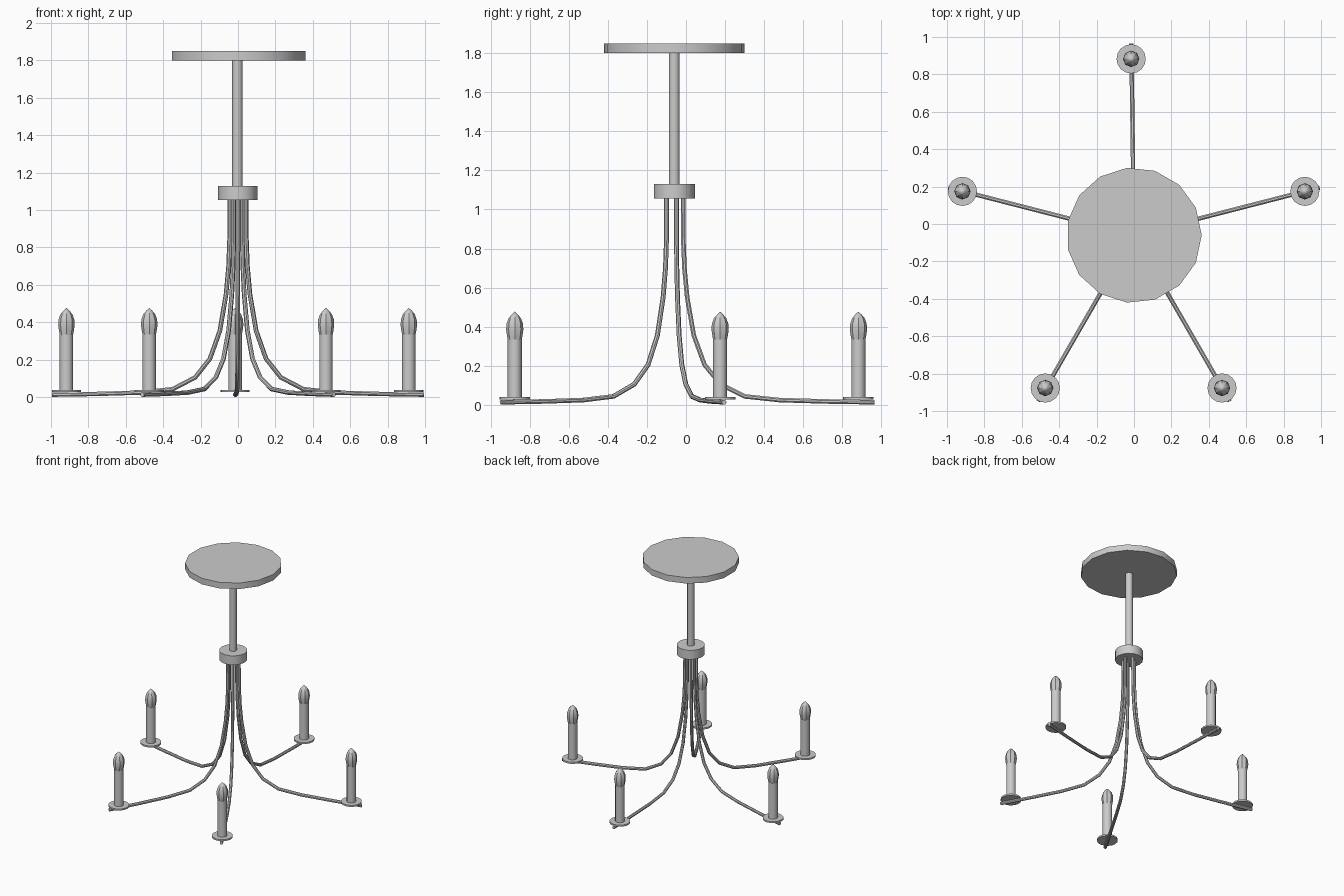
import bpy, bmesh, math
from mathutils import Vector

if "Cube" in bpy.data.objects:
    bpy.data.objects.remove(bpy.data.objects["Cube"])

CX, CY = 0.0, -0.06


def lathe(name, profile, x, y, sides):
    """Closed solid of revolution from (radius, z) points, bottom to top."""
    bm = bmesh.new()
    rings = []
    for r, z in profile:
        if r == 0:
            rings.append([bm.verts.new((0, 0, z))])
        else:
            rings.append([bm.verts.new((r * math.cos(2 * math.pi * i / sides),
                                        r * math.sin(2 * math.pi * i / sides), z))
                          for i in range(sides)])
    for a, b in zip(rings, rings[1:]):
        for i in range(sides):
            j = (i + 1) % sides
            if len(b) == 1:
                bm.faces.new((a[i], a[j], b[0]))
            else:
                bm.faces.new((a[i], a[j], b[j], b[i]))
    bm.faces.new(rings[0][::-1])
    if len(rings[-1]) > 1:
        bm.faces.new(rings[-1])
    return finish(name, bm, (x, y, 0))


def finish(name, bm, loc):
    bmesh.ops.recalc_face_normals(bm, faces=bm.faces[:])
    me = bpy.data.meshes.new(name)
    bm.to_mesh(me)
    bm.free()
    ob = bpy.data.objects.new(name, me)
    ob.location = loc
    bpy.context.collection.objects.link(ob)
    bpy.ops.object.select_all(action='DESELECT')
    bpy.context.view_layer.objects.active = ob
    ob.select_set(True)
    bpy.ops.object.shade_smooth_by_angle(angle=math.radians(35))
    return ob


def arm(name, path, angle, radius, sides):
    """Tube swept along an (outward, z) path in a vertical plane."""
    bm = bmesh.new()
    rings = []
    for k, (r, z) in enumerate(path):
        a, b = path[max(k - 1, 0)], path[min(k + 1, len(path) - 1)]
        t = Vector((b[0] - a[0], 0, b[1] - a[1])).normalized()
        n = Vector((-t.z, 0, t.x))
        ring = []
        for i in range(sides):
            q = 2 * math.pi * (i + 0.5) / sides
            ring.append(bm.verts.new(Vector((r, 0, z)) + n * radius * math.cos(q)
                                     + Vector((0, radius * math.sin(q), 0))))
        rings.append(ring)
    for a, b in zip(rings, rings[1:]):
        for i in range(sides):
            j = (i + 1) % sides
            bm.faces.new((a[i], a[j], b[j], b[i]))
    bm.faces.new(rings[0])
    bm.faces.new(rings[-1])
    ob = finish(name, bm, (CX, CY, 0))
    ob.rotation_euler.z = angle


# Ceiling plate, drop rod and hub
lathe("ceiling_plate", [(0.362, 1.80), (0.362, 1.85)], CX, CY, 15)
lathe("drop_rod", [(0.028, 1.10), (0.028, 1.81)], CX - 0.003, CY, 12)
lathe("hub", [(0.105, 1.055), (0.105, 1.13)], CX - 0.001, CY, 16)

# Five curved arms, each with a drip pan, candle sleeve and flame bulb
path = [(0.045, 1.08), (0.046, 0.85), (0.052, 0.70), (0.066, 0.55), (0.10, 0.355),
        (0.155, 0.205), (0.237, 0.105), (0.36, 0.043), (0.54, 0.024),
        (0.78, 0.017), (1.025, 0.013)]
for n, deg in enumerate((14.4, 90.8, 165.6, 240, 300), 1):
    a = math.radians(deg)
    x, y = CX - 0.002 + 0.945 * math.cos(a), CY + 0.943 * math.sin(a)
    arm(f"arm_{n}", path, a, 0.0125, 8)
    lathe(f"drip_pan_{n}", [(0.078, 0.026), (0.078, 0.039)], x, y, 16)
    lathe(f"candle_{n}", [(0.036, 0.03), (0.036, 0.335)], x, y, 12)
    lathe(f"bulb_{n}", [(0.034, 0.325), (0.040, 0.355), (0.044, 0.385), (0.042, 0.415),
                        (0.032, 0.443), (0.016, 0.462), (0, 0.477)], x, y, 8)
